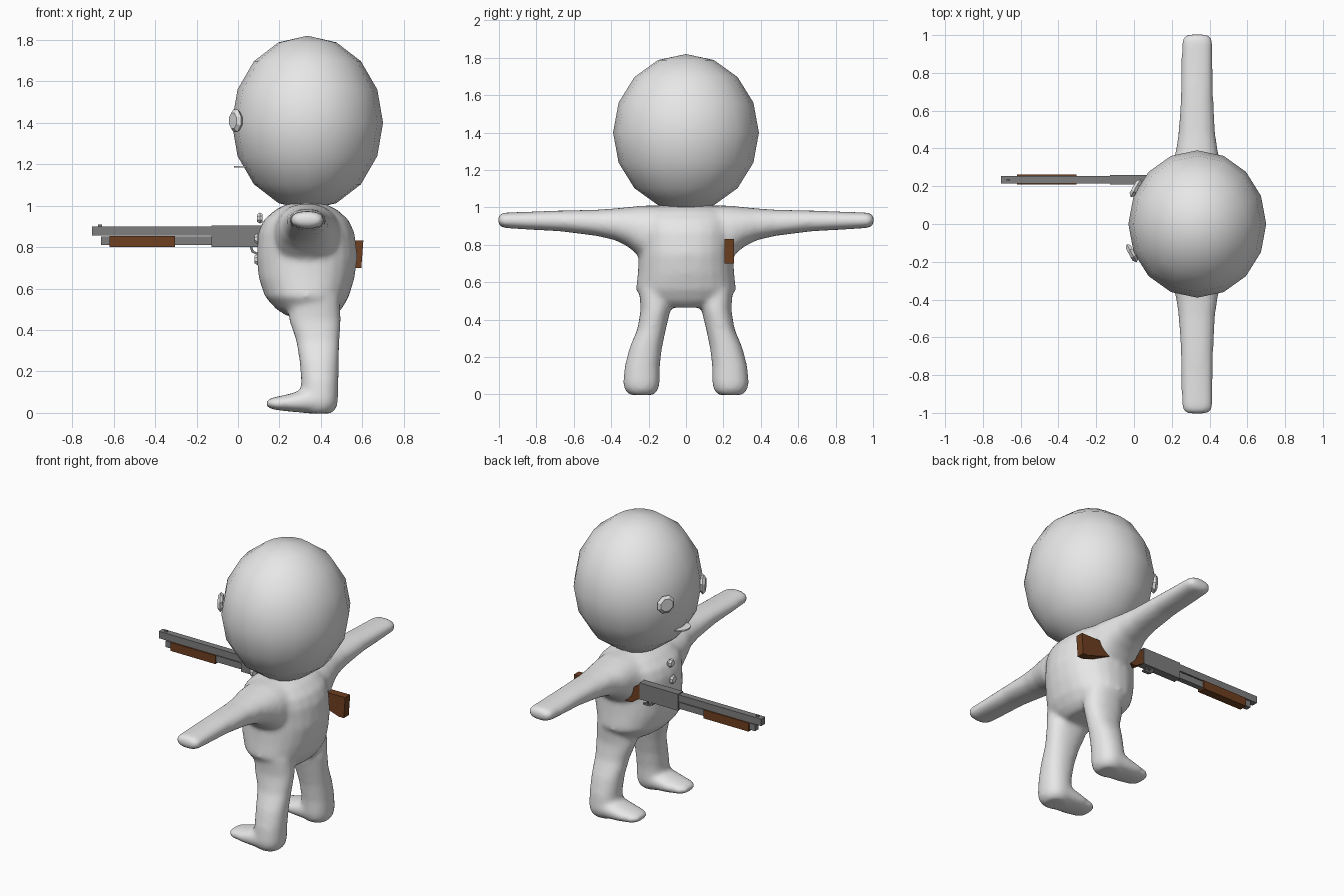
import bpy, bmesh, math
from mathutils import Matrix, Vector

if "Cube" in bpy.data.objects:
    bpy.data.objects.remove(bpy.data.objects["Cube"])


def material(name, rgb):
    m = bpy.data.materials.new(name)
    m.diffuse_color = (*rgb, 1)
    m.use_nodes = True
    m.node_tree.nodes["Principled BSDF"].inputs["Base Color"].default_value = m.diffuse_color
    return m


CLAY = material("pale_clay", (0.8, 0.8, 0.8))
STEEL = material("grey_steel", (0.21, 0.21, 0.21))
WOOD = material("brown_wood", (0.155, 0.05, 0.014))


def finish(name, bm, mat):
    bmesh.ops.recalc_face_normals(bm, faces=bm.faces)
    me = bpy.data.meshes.new(name)
    bm.to_mesh(me)
    bm.free()
    me.materials.append(mat)
    ob = bpy.data.objects.new(name, me)
    bpy.context.collection.objects.link(ob)
    return ob


def smooth(ob, angle=60):
    bpy.ops.object.select_all(action='DESELECT')
    ob.select_set(True)
    bpy.context.view_layer.objects.active = ob
    bpy.ops.object.shade_smooth_by_angle(angle=math.radians(angle))


def loft(bm, rings, place, power=0.9, n=24):
    """Skin rings (t, a_min, a_max, b_min, b_max); place maps t, a, b to x, y, z."""
    loops = []
    for t, a0, a1, b0, b1 in rings:
        loop = []
        for i in range(n):
            u = 2 * math.pi * i / n
            c, s = math.cos(u), math.sin(u)
            a = (a0 + a1) / 2 + (a1 - a0) / 2 * math.copysign(abs(c) ** power, c)
            b = (b0 + b1) / 2 + (b1 - b0) / 2 * math.copysign(abs(s) ** power, s)
            loop.append(bm.verts.new(place(t, a, b)))
        loops.append(loop)
    for p, q in zip(loops, loops[1:]):
        for i in range(n):
            j = (i + 1) % n
            bm.faces.new((p[i], p[j], q[j], q[i]))
    bm.faces.new(loops[0])
    bm.faces.new(loops[-1])


def box(name, mat, x, y, z):
    bm = bmesh.new()
    bmesh.ops.create_cube(bm, size=1)
    for v in bm.verts:
        v.co = [(r[0] + r[1]) / 2 + c * (r[1] - r[0]) for c, r in zip(v.co, (x, y, z))]
    return finish(name, bm, mat)


def prism(name, mat, outline, y0, y1):
    """Extrude an x-z outline along y."""
    bm = bmesh.new()
    f = bm.faces.new([bm.verts.new((x, y0, z)) for x, z in outline])
    ext = bmesh.ops.extrude_face_region(bm, geom=[f])['geom']
    bmesh.ops.translate(bm, verts=[g for g in ext if isinstance(g, bmesh.types.BMVert)],
                        vec=(0, y1 - y0, 0))
    return finish(name, bm, mat)


def disc(name, pos, radius, depth, turn, sides=8):
    """Domed disc facing -x, turned about z."""
    bm = bmesh.new()
    half = depth / 2
    loops = [[bm.verts.new((h, r * math.cos(2 * math.pi * (i + .5) / sides),
                            r * math.sin(2 * math.pi * (i + .5) / sides)))
              for i in range(sides)]
             for h, r in ((half, radius * .8), (0, radius), (-half, radius * .7))]
    for p, q in zip(loops, loops[1:]):
        for i in range(sides):
            j = (i + 1) % sides
            bm.faces.new((p[i], p[j], q[j], q[i]))
    bm.faces.new(loops[0])
    bm.faces.new(loops[-1])
    bm.transform(Matrix.Translation(Vector(pos)) @ Matrix.Rotation(turn, 4, 'Z'))
    return finish(name, bm, CLAY)


# Head: low-poly smooth egg
bm = bmesh.new()
bmesh.ops.create_uvsphere(bm, u_segments=16, v_segments=8, radius=1)
bm.transform(Matrix.Translation((0.335, 0, 1.4)) @ Matrix.Diagonal((0.365, 0.39, 0.42, 1)))
smooth(finish("head", bm, CLAY))

# Body: torso, arms, legs and feet blended into one skin
bm = bmesh.new()
torso = [(.465, .24, .46, .16), (.50, .185, .50, .225), (.56, .13, .535, .268),
         (.65, .10, .562, .258), (.75, .09, .577, .252), (.87, .098, .562, .26),
         (.93, .122, .535, .26), (.98, .18, .48, .23), (1.01, .24, .42, .15)]
loft(bm, [(z, a, b, -w, w) for z, a, b, w in torso], lambda t, a, b: (a, b, t))
arm = [(.10, .16, .50, .72, 1.012), (.24, .18, .485, .73, 1.01), (.31, .195, .465, .79, 1.002),
       (.38, .22, .445, .825, .995), (.48, .235, .43, .848, .988), (.67, .247, .42, .872, .984),
       (.85, .25, .418, .882, .977), (.975, .252, .417, .89, .973), (1.004, .275, .395, .905, .96)]
leg = [(.56, .25, .49, .08, .25), (.45, .245, .497, .083, .243), (.35, .28, .49, .107, .26),
       (.25, .297, .487, .128, .302), (.15, .305, .485, .14, .328), (.06, .305, .483, .14, .337),
       (.02, .31, .475, .15, .325), (-.003, .33, .45, .175, .30)]
foot = [(.137, .19, .29, .03, .06), (.165, .165, .315, .016, .074), (.25, .148, .33, .006, .092),
        (.34, .142, .335, -.002, .12), (.42, .142, .335, -.002, .12), (.46, .17, .31, .01, .10)]
for s in (-1, 1):
    loft(bm, arm, lambda t, a, b: (a, s * t, b))
    loft(bm, leg, lambda t, a, b: (a, s * b, t))
    loft(bm, foot, lambda t, a, b: (t, s * a, b))
body = finish("body", bm, CLAY)
remesh = body.modifiers.new("blend", 'REMESH')
remesh.mode = 'VOXEL'
remesh.voxel_size = 0.014
remesh.use_smooth_shade = True
relax = body.modifiers.new("relax", 'SMOOTH')
relax.factor = 0.5
relax.iterations = 10

# Face: eyes and flat mouth
disc("eye_left", (.008, .19, 1.41), .058, .03, math.radians(-29))
disc("eye_right", (-.012, -.155, 1.41), .058, .03, math.radians(29))
bm = bmesh.new()
bmesh.ops.create_cone(bm, cap_ends=True, segments=12, radius1=1, radius2=1, depth=1)
bm.transform(Matrix.Translation((.035, 0, 1.188)) @ Matrix.Diagonal((.055, .06, .008, 1)))
finish("mouth", bm, CLAY)

# Coat buttons down the chest
for i, z in enumerate((.94, .84, .74)):
    disc(f"button_{i + 1}", (.105 - .012 * (i > 0), 0, z), .028, .025, 0)

# Long gun: steel parts
box("barrel", STEEL, (-.705, -.12), (.215, .255), (.855, .899))
box("magazine_tube", STEEL, (-.66, -.12), (.218, .252), (.81, .85))
box("front_sight", STEEL, (-.675, -.657), (.231, .239), (.899, .909))
box("receiver", STEEL, (-.127, .145), (.21, .26), (.80, .904))

# Trigger guard and trigger
guard = [(.055, .805), (.065, .775), (.085, .765), (.13, .765), (.13, .775), (.09, .775),
         (.075, .783), (.067, .805)]
prism("trigger_guard", STEEL, guard, .225, .245)
box("trigger", STEEL, (.098, .106), (.23, .24), (.775, .805))

# Wooden pump and stock
box("pump", WOOD, (-.62, -.305), (.209, .261), (.80, .854))
stock = [(.14, .90), (.19, .86), (.25, .825), (.33, .83), (.605, .832), (.595, .70),
         (.56, .70), (.33, .775), (.25, .765), (.20, .765), (.14, .805)]
prism("stock", WOOD, stock, .207, .257)
